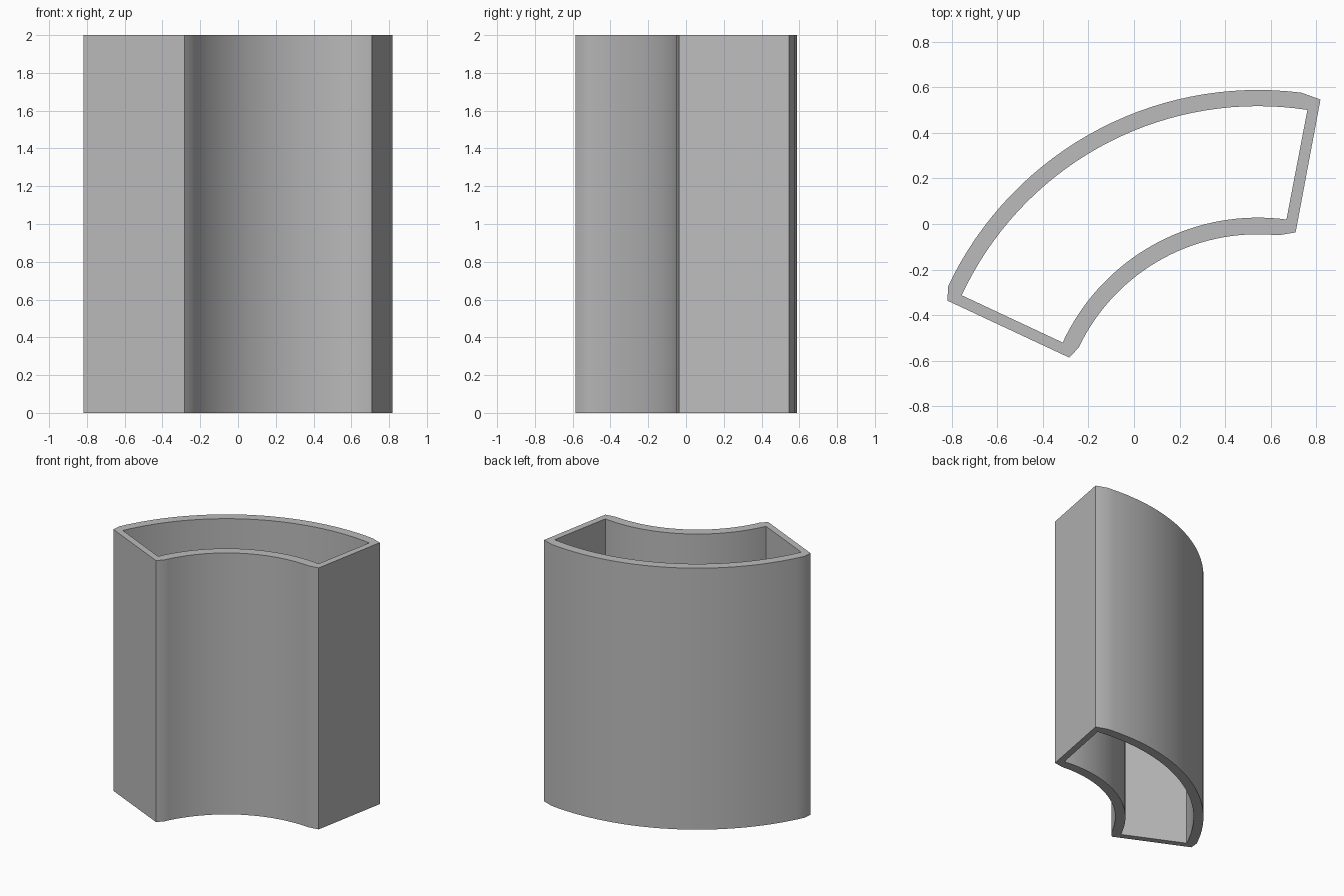
import bpy
import bmesh
from math import cos, sin, radians

if "Cube" in bpy.data.objects:
    bpy.data.objects.remove(bpy.data.objects["Cube"])

CX, CY = 0.544, -0.916   # shared centre of the curved walls
HEIGHT = 2.0
STEPS = 32


def polar(radius, degrees):
    a = radians(degrees)
    return (CX + radius * cos(a), CY + radius * sin(a))


def arc(radius, start, end, count):
    return [polar(radius, start + (end - start) * i / (count - 1)) for i in range(count)]


# Outside outline: two arcs with slightly chamfered ends
outline = [(0.818, 0.546)] + arc(1.504, 82.7, 154.6, STEPS) + [(-0.819, -0.336)]
outline += [(-0.284, -0.586)] + arc(0.871, 154.6, 84.2, STEPS) + [(0.709, -0.037)]

# Open channel outline, with the same number of points
channel = arc(1.433, 81.3, 155.1, STEPS + 2) + arc(0.944, 155.2, 82.4, STEPS + 2)

bm = bmesh.new()


def ring(points, z):
    return [bm.verts.new((x, y, z)) for x, y in points]


def bridge(a, b):
    n = len(a)
    for i in range(n):
        j = (i + 1) % n
        bm.faces.new((a[i], a[j], b[j], b[i]))


# Outer walls, top rim, channel walls and bottom rim
rings = [ring(outline, 0), ring(outline, HEIGHT), ring(channel, HEIGHT), ring(channel, 0)]
for i in range(4):
    bridge(rings[i], rings[(i + 1) % 4])
bmesh.ops.recalc_face_normals(bm, faces=bm.faces)

mesh = bpy.data.meshes.new("curved_hollow_wall")
bm.to_mesh(mesh)
bm.free()
wall = bpy.data.objects.new("curved_hollow_wall", mesh)
bpy.context.collection.objects.link(wall)

# Plain grey
grey = bpy.data.materials.new("plain_grey")
grey.use_nodes = True
colour = (0.5, 0.5, 0.5, 1.0)
grey.diffuse_color = colour
grey.node_tree.nodes["Principled BSDF"].inputs["Base Color"].default_value = colour
mesh.materials.append(grey)

# Smooth curves, sharp corners
bpy.ops.object.select_all(action="DESELECT")
wall.select_set(True)
bpy.context.view_layer.objects.active = wall
bpy.ops.object.shade_smooth_by_angle(angle=radians(30))
